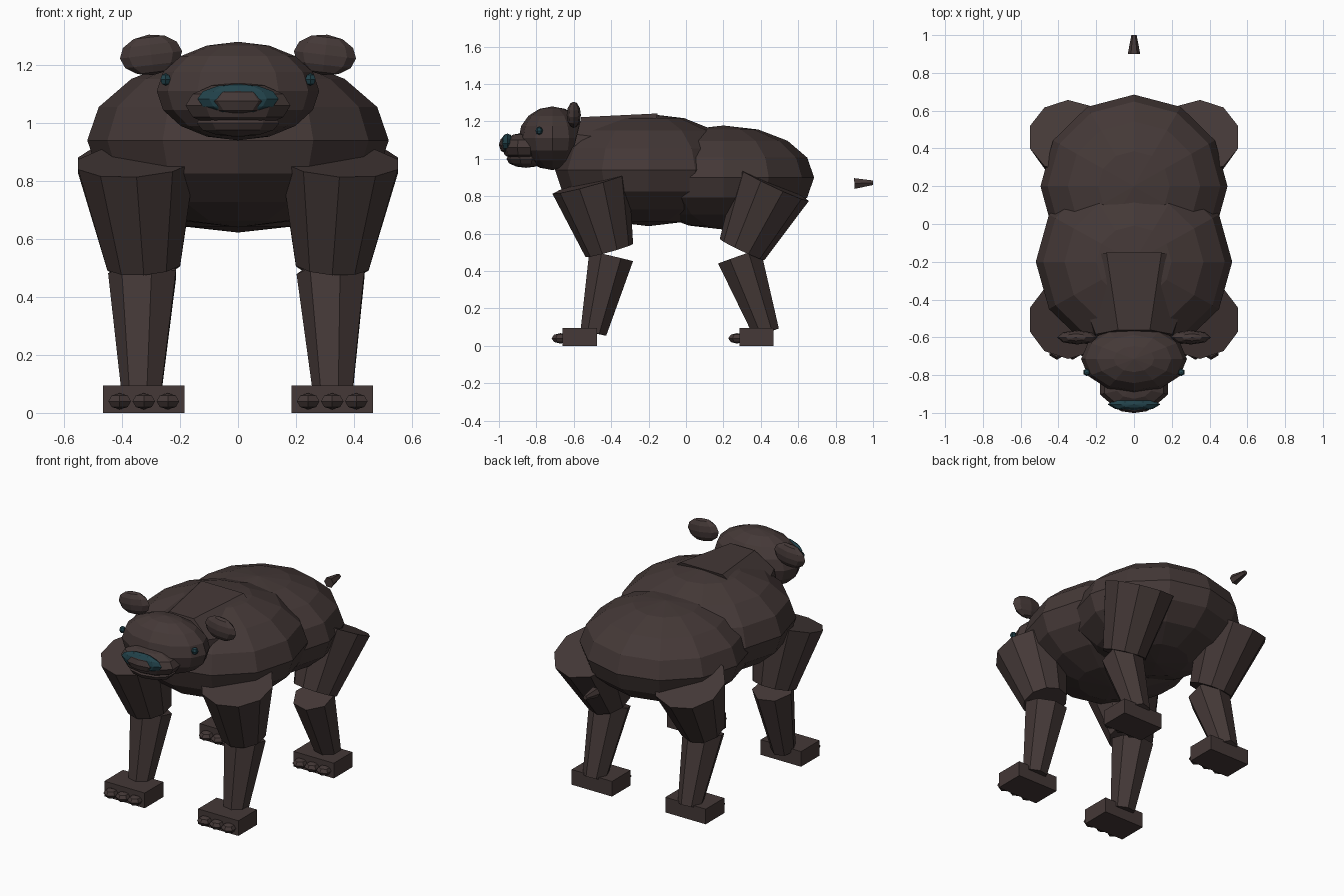
import bpy, math
from mathutils import Vector, Matrix

if "Cube" in bpy.data.objects:
    bpy.data.objects.remove(bpy.data.objects["Cube"])


def material(name, rgb):
    m = bpy.data.materials.new(name)
    m.diffuse_color = (*rgb, 1)
    m.use_nodes = True
    m.node_tree.nodes["Principled BSDF"].inputs["Base Color"].default_value = m.diffuse_color
    return m


BROWN = material("dark_brown_fur", (0.058, 0.040, 0.038))
TEAL = material("dark_teal", (0.016, 0.055, 0.07))


def finish(name, mat):
    ob = bpy.context.object
    ob.name = name
    ob.data.materials.append(mat)
    return ob


def ball(name, center, radii, segs=12, rings=8, mat=BROWN, rot=(0, 0, 0)):
    """Low-poly ellipsoid."""
    bpy.ops.mesh.primitive_uv_sphere_add(segments=segs, ring_count=rings, radius=1,
                                         location=center, rotation=rot)
    bpy.context.object.scale = radii
    return finish(name, mat)


def limb(name, a, b, ra, rb, sides, start=0.0, squash=1.0):
    """Tapered prism from a to b; section x stays along world x."""
    a, b = Vector(a), Vector(b)
    axis = b - a
    bpy.ops.mesh.primitive_cone_add(vertices=sides, radius1=ra, radius2=rb,
                                    depth=axis.length)
    ob = bpy.context.object
    ob.data.transform(Matrix.Rotation(start, 4, 'Z'))
    ob.data.transform(Matrix.Diagonal((1, squash, 1, 1)))
    z = axis.normalized()
    y = z.cross(Vector((1, 0, 0))).normalized()
    x = y.cross(z)
    turn = Matrix((x, y, z)).transposed().to_4x4()
    ob.data.transform(Matrix.Translation((a + b) / 2) @ turn)
    return finish(name, BROWN)


# Torso
ball("chest", (0, -0.2, 0.94), (0.52, 0.5, 0.3))
ball("rump", (0, 0.2, 0.9), (0.495, 0.485, 0.278))

# Neck and head
limb("neck", (0, -0.22, 0.97), (0, -0.6, 1.065), 0.38, 0.22, 8, math.pi / 8, 0.8)
ball("head", (0, -0.715, 1.11), (0.28, 0.18, 0.17), 12, 8)
ball("muzzle", (0, -0.865, 1.06), (0.19, 0.12, 0.08), 10, 6)
ball("lower_jaw", (0, -0.855, 1.0), (0.15, 0.105, 0.048), 10, 6)
ball("nose", (0, -0.955, 1.083), (0.14, 0.035, 0.052), 8, 6, TEAL)
ball("nose_tip", (0, -0.965, 1.075), (0.1, 0.036, 0.045), 8, 4)

# Tail
limb("tail", (0, 0.9, 0.868), (0, 1.0, 0.872), 0.033, 0.014, 6, math.pi / 6)

for side, s in (("right", 1), ("left", -1)):
    # Ears and eyes
    ball("ear_" + side, (s * 0.3, -0.6, 1.235), (0.108, 0.038, 0.07), 8, 6,
         rot=(0, s * 0.12, 0))
    ball("eye_" + side, (s * 0.25, -0.785, 1.15), (0.02, 0.02, 0.022), 6, 4, TEAL)

    # Legs: thigh top, knee, shin top, ankle as (y, z), then paw front edge
    for end, top, knee, shin, ankle, paw in (
            ("front", (-0.51, 0.87), (-0.41, 0.51), (-0.40, 0.48), (-0.495, 0.07), -0.66),
            ("rear", (0.465, 0.865), (0.30, 0.515), (0.285, 0.48), (0.43, 0.07), 0.285)):
        tag = end + "_" + side
        limb("upper_leg_" + tag, (s * 0.35, *top), (s * 0.325, *knee), 0.212, 0.132, 10)
        limb("lower_leg_" + tag, (s * 0.325, *shin), (s * 0.33, *ankle),
             0.123, 0.072, 7, math.pi / 2)
        bpy.ops.mesh.primitive_cube_add(size=1, location=(s * 0.325, paw + 0.092, 0.0475))
        bpy.context.object.scale = (0.28, 0.184, 0.095)
        finish("paw_" + tag, BROWN)
        for i in (-1, 0, 1):
            ball(f"toe_{tag}_{i + 2}", (s * 0.325 + i * 0.083, paw - 0.012, 0.04),
                 (0.045, 0.047, 0.028), 6, 4)
